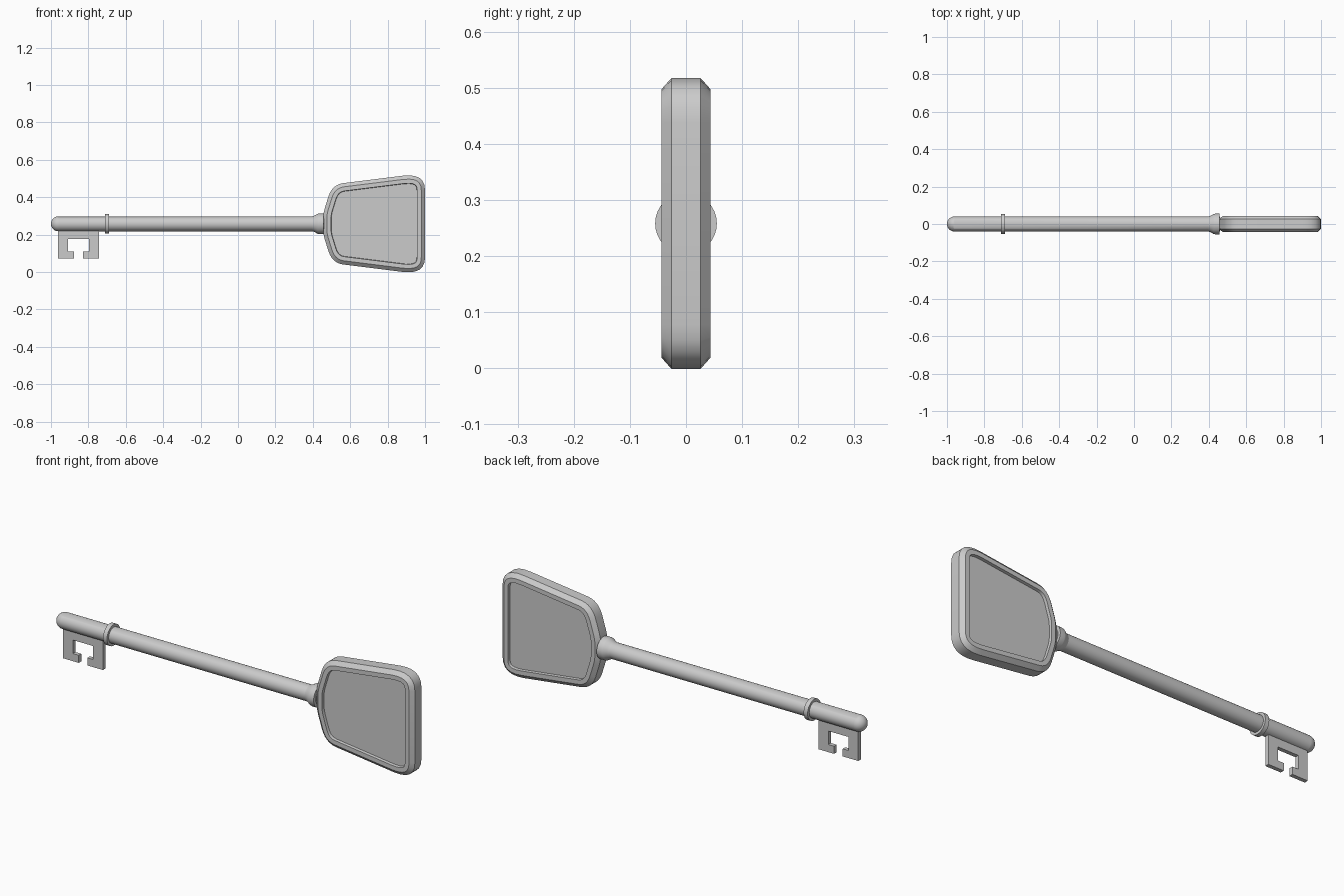
import bpy, bmesh, math
from mathutils import Vector

AXIS_Z = 0.258

cube = bpy.data.objects.get("Cube")
if cube:
    bpy.data.objects.remove(cube, do_unlink=True)


def loft(name, rings, angle=35):
    """Skin a stack of equal closed rings and cap both ends."""
    bm = bmesh.new()
    loops = [[bm.verts.new(p) for p in ring] for ring in rings]
    for a, b in zip(loops, loops[1:]):
        for i in range(len(a)):
            j = (i + 1) % len(a)
            bm.faces.new((a[i], a[j], b[j], b[i]))
    bm.faces.new(loops[0])
    bm.faces.new(loops[-1])
    bmesh.ops.recalc_face_normals(bm, faces=bm.faces)
    mesh = bpy.data.meshes.new(name)
    bm.to_mesh(mesh)
    bm.free()
    obj = bpy.data.objects.new(name, mesh)
    bpy.context.collection.objects.link(obj)
    bpy.ops.object.select_all(action='DESELECT')
    obj.select_set(True)
    bpy.context.view_layer.objects.active = obj
    bpy.ops.object.shade_smooth_by_angle(angle=math.radians(angle))
    return obj


def turned(name, profile, sides=32):
    """Revolve (x, radius) points about the key's long axis."""
    turns = [2 * math.pi * i / sides for i in range(sides)]
    return loft(name, [[(x, r * math.cos(t), AXIS_Z + r * math.sin(t)) for t in turns]
                       for x, r in profile])


def corner(a, b, c, steps=6):
    """Rounded corner from a to c, pulled towards b."""
    a, b, c = Vector(a), Vector(b), Vector(c)
    return [a * (1 - t) ** 2 + b * 2 * t * (1 - t) + c * t * t
            for t in (i / steps for i in range(steps + 1))]


def inset(points, distance):
    """Move a clockwise outline inwards along its normals."""
    result = []
    for i, p in enumerate(points):
        before = (p - points[i - 1]).normalized()
        after = (points[(i + 1) % len(points)] - p).normalized()
        tangent = (before + after).normalized()
        scale = distance / max(tangent.dot(after), 0.5)
        result.append(p + Vector((tangent.y, -tangent.x)) * scale)
    return result


# Shaft with a domed tip
R = 0.04
dome = [(-1 + R - R * math.cos(t), R * math.sin(t))
        for t in (math.radians(d) for d in range(6, 91, 12))]
turned("shaft", dome + [(-1 + R, R), (0.46, R)])

# Collar ring and flared socket
turned("collar", [(-0.712, 0.035), (-0.712, 0.053), (-0.69, 0.053), (-0.69, 0.035)])
turned("socket", [(0.398, R), (0.41, 0.044), (0.425, 0.053), (0.433, 0.055), (0.458, 0.055)])

# Bow: a rounded tapering plate with chamfered rim and recessed panels
upper = (corner((0.455, 0.035), (0.456, 0.055), (0.463, 0.08), 3)
         + corner((0.483, 0.145), (0.503, 0.208), (0.56, 0.217))
         + corner((0.88, 0.257), (1.0, 0.272), (1.0, 0.18)))
outline = upper + [Vector((p.x, -p.y)) for p in reversed(upper)]
half = [(0.044, 0.03), (0.042, 0.044), (0.02, 0.044), (0.0, 0.026)]
section = [(d, -y) for d, y in half] + list(reversed(half))
loft("bow", [[(p.x, y, AXIS_Z + p.y) for p in inset(outline, d)] for d, y in section])

# Bit: a flat plate with a keyhole-shaped notch
left, right, low, top = -0.963, -0.743, 0.072, 0.24
plate = [(left, top), (right, top), (right, low), (-0.829, low), (-0.829, 0.11),
         (-0.797, 0.11), (-0.797, 0.178), (-0.91, 0.178), (-0.91, 0.11),
         (-0.877, 0.11), (-0.877, low), (left, low)]
loft("bit", [[(x, y, z) for x, z in plate] for y in (-0.01, 0.01)])
